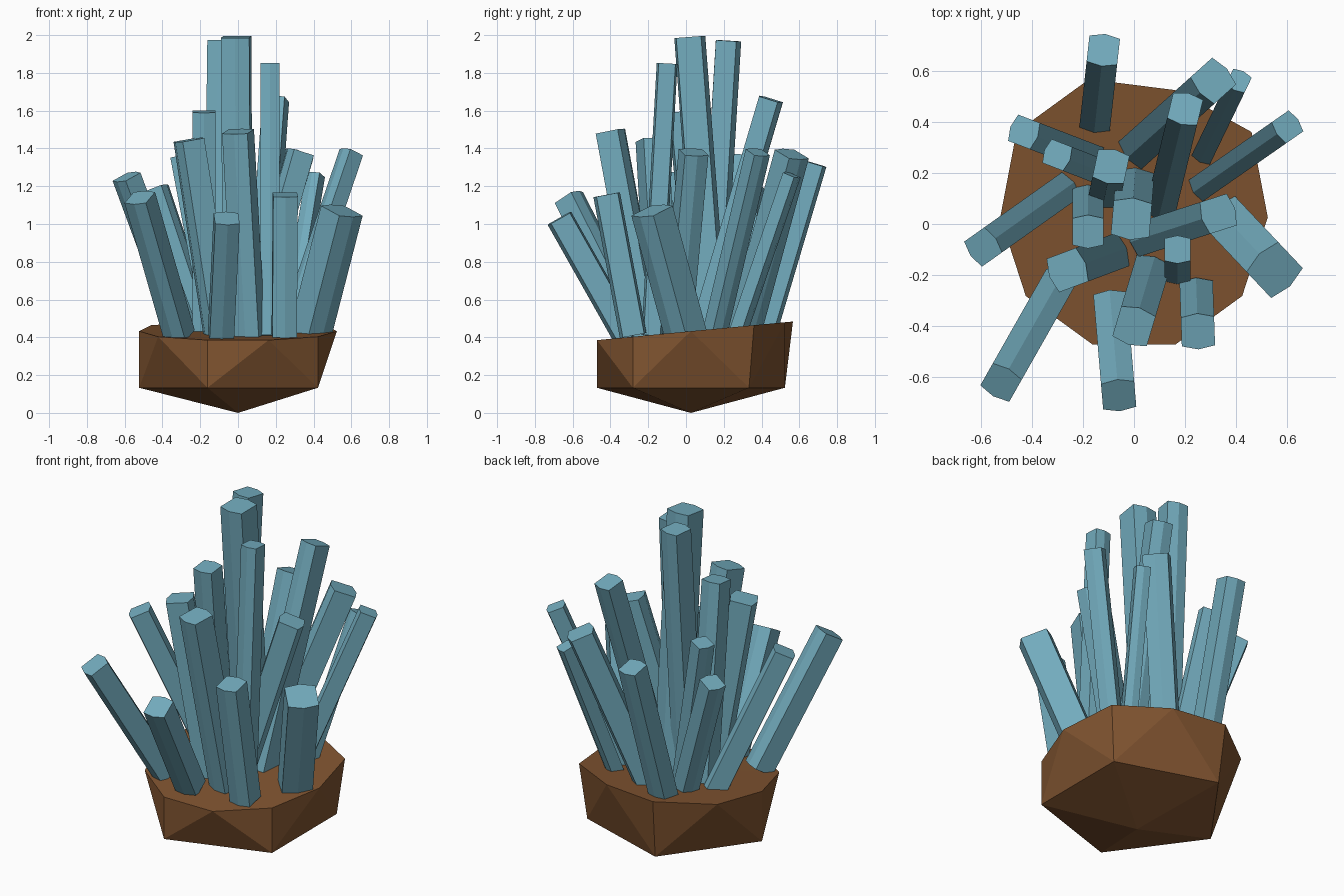
import bpy, bmesh
from math import radians, cos, sin, atan2
from mathutils import Vector, Matrix

if "Cube" in bpy.data.objects:
    bpy.data.objects.remove(bpy.data.objects["Cube"])


def material(name, rgb):
    m = bpy.data.materials.new(name)
    m.diffuse_color = (*rgb, 1)
    m.use_nodes = True
    m.node_tree.nodes["Principled BSDF"].inputs["Base Color"].default_value = m.diffuse_color
    return m


def add_object(name, bm, mat):
    bmesh.ops.recalc_face_normals(bm, faces=bm.faces)
    me = bpy.data.meshes.new(name)
    bm.to_mesh(me)
    bm.free()
    me.materials.append(mat)
    ob = bpy.data.objects.new(name, me)
    bpy.context.collection.objects.link(ob)
    return ob


brown = material("rock_brown", (0.22, 0.09, 0.03))
blue = material("crystal_blue", (0.17, 0.41, 0.51))

# Rock base: bottom point, five-sided lower ring, ten-sided rim tilted up at the back
R, CY = 0.523, 0.026
bm = bmesh.new()
tip = bm.verts.new((0, CY, 0))
low = [bm.verts.new((R * cos(a), CY + R * sin(a), 0.133))
       for a in (radians(36 + 72 * i) for i in range(5))]
rim = []
for i in range(10):
    a = radians(36 + 36 * i)
    r = R + (0.045 if i in (0, 2, 3) else 0)
    y = CY + r * sin(a)
    rim.append(bm.verts.new((r * cos(a), y, 0.43 + 0.095 * y)))
centre = bm.verts.new((0, CY, 0.43))
for i in range(5):
    j = (i + 1) % 5
    a, b = low[i], low[j]
    over_a, mid, over_b = rim[2 * i], rim[2 * i + 1], rim[2 * j]
    for face in ((tip, b, a), (a, b, mid), (a, mid, over_a), (b, over_b, mid)):
        bm.faces.new(face)
for i in range(10):
    bm.faces.new((centre, rim[i], rim[(i + 1) % 10]))
add_object("rock_base", bm, brown)


# Crystal: six-sided prism, ends square to its axis, rolled to face its lean
def crystal(name, bx, by, tx, ty, tz, w):
    base, top = Vector((bx, by, 0.41)), Vector((tx, ty, tz))
    axis = top - base
    turn = Vector((0, 0, 1)).rotation_difference(axis).to_matrix() @ \
        Matrix.Rotation(atan2(axis.y, axis.x), 3, 'Z')
    x, y = w * 0.55, w / 2
    section = [(x, 0), (x * .8, y), (-x * .8, y), (-x, 0), (-x * .8, -y), (x * .8, -y)]
    bm = bmesh.new()
    lo, hi = [[bm.verts.new(end + turn @ Vector((*p, 0))) for p in section]
              for end in (base, top)]
    bm.faces.new(lo[::-1])
    bm.faces.new(hi)
    for i in range(6):
        j = (i + 1) % 6
        bm.faces.new((lo[i], lo[j], hi[j], hi[i]))
    add_object(name, bm, blue)


# Tall upright crystals in the middle: base x, y, top x, y, z, width
crystal("tall_crystal_centre", 0, .14, -.01, .02, 1.99, .15)
crystal("tall_crystal_back", -.11, .13, -.09, .225, 1.97, .125)
crystal("tall_crystal_right", .17, -.18, .17, -.1, 1.85, .1)
crystal("tall_crystal_left", -.18, .09, -.18, -.03, 1.595, .12)

# Leaning crystals at the back
back = [(-.15, .41, -.12, .68, 1.32, .12), (.02, .3, .31, .56, 1.37, .14),
        (.27, .27, .41, .56, 1.26, .08), (.27, .15, .6, .38, 1.38, .1),
        (.11, .08, .2, .45, 1.66, .12), (-.12, .2, -.3, .27, 1.36, .1),
        (-.17, .26, -.43, .36, 1.19, .11)]
# Leaning crystals at the front
front = [(-.28, .13, -.59, -.09, 1.25, .12), (-.31, -.25, -.52, -.62, 1.14, .13),
         (-.09, -.32, -.06, -.67, 1.03, .13), (.06, -.2, 0, -.4, 1.49, .14),
         (.245, -.28, .25, -.42, 1.155, .13), (.38, 0, .55, -.18, 1.07, .17),
         (-.1, -.12, -.26, -.18, 1.445, .14), (.05, -.05, .33, .04, 1.38, .13)]
for side, group in (("back", back), ("front", front)):
    for i, spec in enumerate(group, 1):
        crystal(f"{side}_crystal_{i}", *spec)
